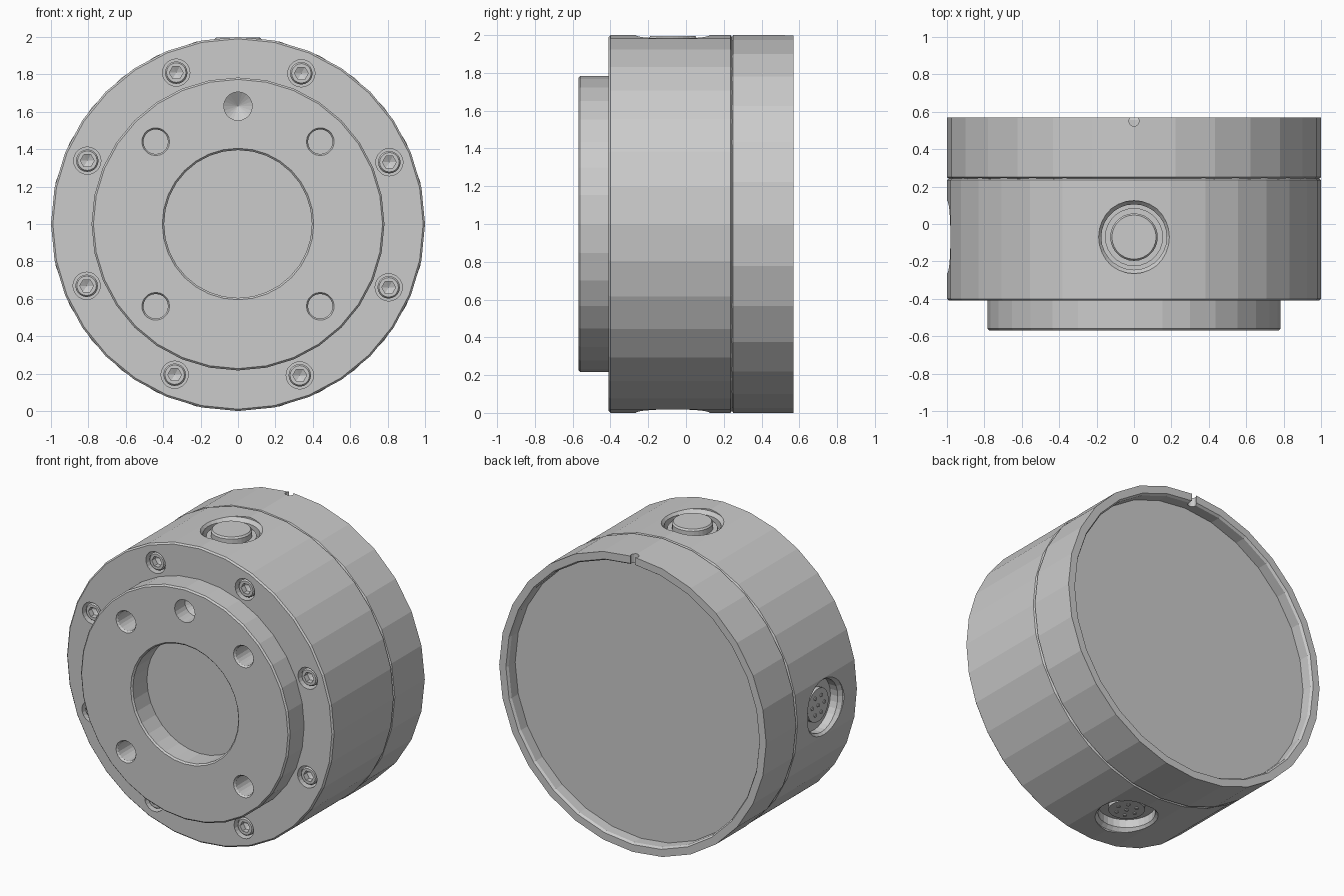
import bpy, bmesh
from math import cos, sin, pi, radians
from mathutils import Vector

if "Cube" in bpy.data.objects:
    bpy.data.objects.remove(bpy.data.objects["Cube"])

FRONT, BACK = (0, -1, 0), (0, 1, 0)
UP, DOWN, LEFT = (0, 0, 1), (0, 0, -1), (-1, 0, 0)


def lathe(name, profile, n, loc=(0, 0, 1), axis=BACK):
    """Revolve (radius, height) points, starting and ending on the axis."""
    bm = bmesh.new()
    rings = []
    for r, h in profile:
        if r == 0:
            rings.append([bm.verts.new((0, 0, h))] * n)
        else:
            rings.append([bm.verts.new((r * cos(2 * pi * i / n), r * sin(2 * pi * i / n), h))
                          for i in range(n)])
    for a, b in zip(rings, rings[1:]):
        for i in range(n):
            j = (i + 1) % n
            bm.faces.new(list(dict.fromkeys((a[i], a[j], b[j], b[i]))))
    bmesh.ops.recalc_face_normals(bm, faces=bm.faces[:])
    bmesh.ops.dissolve_limit(bm, angle_limit=0.001, verts=bm.verts[:], edges=bm.edges[:])
    mesh = bpy.data.meshes.new(name)
    bm.to_mesh(mesh)
    bm.free()
    ob = bpy.data.objects.new(name, mesh)
    bpy.context.collection.objects.link(ob)
    ob.location = loc
    ob.rotation_mode = 'QUATERNION'
    ob.rotation_quaternion = Vector(axis).to_track_quat('Z', 'Y')
    return ob


def cut(target, cutter):
    """Subtract the cutter and delete it."""
    bpy.context.view_layer.update()
    mod = target.modifiers.new("cut", 'BOOLEAN')
    mod.operation, mod.solver, mod.object = 'DIFFERENCE', 'EXACT', cutter
    bpy.context.view_layer.objects.active = target
    bpy.ops.object.modifier_apply(modifier=mod.name)
    bpy.data.objects.remove(cutter)


# Housing with raised front flange and central bore
housing = lathe("housing", [(0, -.41), (.395, -.41), (.395, -.56), (.405, -.57), (.773, -.57),
                            (.783, -.56), (.783, -.41), (.99, -.41), (1, -.40), (1, .235),
                            (.985, .247), (0, .247)], 32)

# Rear ring with shallow recess
rear = lathe("rear_ring", [(0, .24), (.985, .24), (1, .25), (1, .57), (.95, .57),
                           (.94, .555), (.94, .485), (0, .485)], 28)
# Small rounded notch at the top of the rear rim
cut(rear, lathe("notch_cutter", [(0, -.1), (.027, -.1), (.027, .1), (0, .1)], 16,
                (0, .55, 1.99), UP))

# Mounting holes in the flange
for x in (-.44, .44):
    for z in (.56, 1.44):
        cut(housing, lathe("hole_cutter", [(0, -.2), (.066, -.2), (.066, -.012),
                                           (.078, .005), (.078, .03), (0, .03)], 20,
                           (x, -.57, z), FRONT))
# Locating hole with a conical bottom
cut(housing, lathe("pin_hole_cutter", [(0, -.16), (.076, -.11), (.076, .03), (0, .03)], 20,
                   (0, -.57, 1.63), FRONT))

# Cap screws in counterbores around the front face
screw = lathe("cap_screw", [(0, -.1), (.06, -.1), (.06, -.022), (.052, -.012), (0, -.012)], 20,
              (0, 0, 0), FRONT)
cut(screw, lathe("hex_cutter", [(0, -.065), (.037, -.048), (.037, .02), (0, .02)], 6,
                 (0, 0, 0), FRONT))
for k in range(8):
    a = radians(22.2 + 45 * k)
    loc = (.874 * cos(a), -.41, 1 + .874 * sin(a))
    cut(housing, lathe("counterbore_cutter", [(0, -.08), (.073, -.08), (.073, .03), (0, .03)],
                       20, loc, FRONT))
    s = screw if k == 0 else screw.copy()
    if k:
        bpy.context.collection.objects.link(s)
    s.location = loc

# Chamfered round sockets on the top, left and bottom
Y = -.07
sockets = {"top": UP, "left": LEFT, "bottom": DOWN}
for side, axis in sockets.items():
    d = Vector(axis)
    loc = Vector((0, Y, 1)) + d
    cut(housing, lathe("socket_cutter", [(0, -.09), (.175, -.09), (.175, -.035), (.195, -.012),
                                         (.195, .05), (0, .05)], 28, loc, axis))
    if side == "top":
        # Stepped plug
        lathe("top_plug", [(0, -.12), (.155, -.12), (.155, -.05), (.127, -.05),
                           (.127, -.015), (.118, -.004), (0, -.004)], 28, loc, axis)
        continue
    # Connector insert with seven contacts
    lathe(side + "_connector", [(0, -.12), (.112, -.12), (.112, -.06), (0, -.06)], 24, loc, axis)
    q = d.to_track_quat('Z', 'Y')
    for k in range(7):
        r = .065 if k else 0
        off = q @ Vector((r * cos(k * pi / 3), r * sin(k * pi / 3), 0))
        lathe(side + "_contact", [(0, -.07), (.012, -.07), (.012, -.054), (0, -.054)], 10,
              loc + off, axis)
